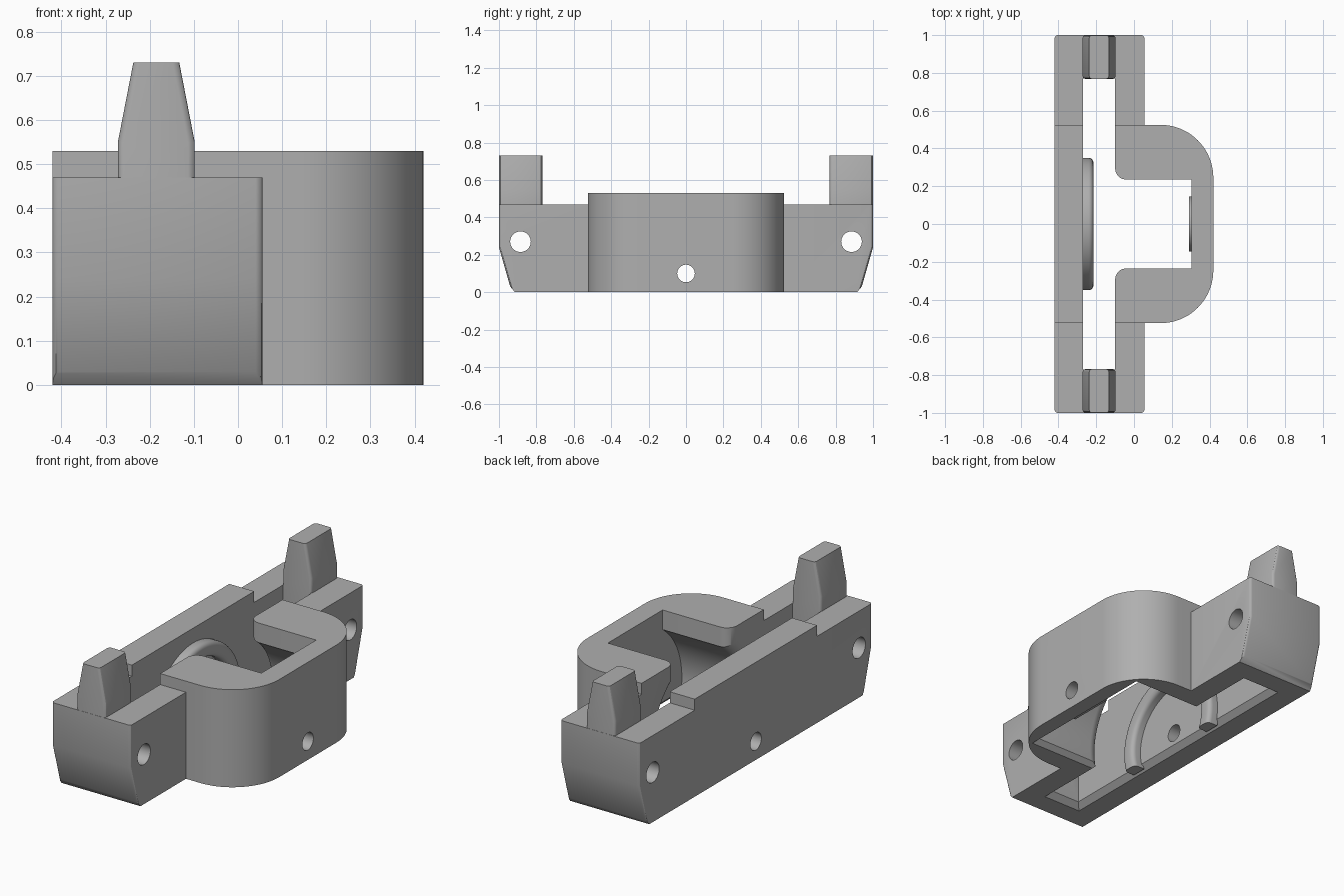
import bpy, bmesh
from math import sin, cos, pi, radians
from mathutils import Matrix, Vector

cube = bpy.data.objects.get("Cube")
if cube:
    bpy.data.objects.remove(cube, do_unlink=True)

grey = bpy.data.materials.new("plain_grey")
grey.use_nodes = True
GREY = (0.43, 0.43, 0.43, 1)
grey.diffuse_color = GREY
grey.node_tree.nodes["Principled BSDF"].inputs["Base Color"].default_value = GREY

SLOT_L, SLOT_R = -0.27, -0.10
MID = (SLOT_L + SLOT_R) / 2
AXLE_Z = 0.1


def finish(bm, name):
    bmesh.ops.recalc_face_normals(bm, faces=bm.faces[:])
    mesh = bpy.data.meshes.new(name)
    bm.to_mesh(mesh)
    bm.free()
    mesh.materials.append(grey)
    ob = bpy.data.objects.new(name, mesh)
    bpy.context.collection.objects.link(ob)
    return ob


def prism(name, pts, lo, hi, axis, bevel=None, width=0.015):
    """Extrude a 2D outline along x, y or z; bevel the edges picked by a rule."""
    place = {"x": lambda a, b, c: (c, a, b),
             "y": lambda a, b, c: (a, c, b),
             "z": lambda a, b, c: (a, b, c)}[axis]
    bm = bmesh.new()
    low = [bm.verts.new(place(a, b, lo)) for a, b in pts]
    high = [bm.verts.new(place(a, b, hi)) for a, b in pts]
    bm.faces.new(low)
    bm.faces.new(high)
    for i in range(len(pts)):
        j = (i + 1) % len(pts)
        bm.faces.new((low[i], low[j], high[j], high[i]))
    if bevel:
        edges = [e for e in bm.edges if bevel(e.verts[0].co, e.verts[1].co)]
        bmesh.ops.bevel(bm, geom=edges, offset=width, segments=3,
                        profile=0.5, affect="EDGES")
    return finish(bm, name)


def rect(a0, a1, b0, b1):
    return [(a0, b0), (a1, b0), (a1, b1), (a0, b1)]


def arc(cx, cy, r, start, end, n=8):
    angles = [radians(start + (end - start) * i / n) for i in range(n + 1)]
    return [(cx + r * cos(t), cy + r * sin(t)) for t in angles]


def lathe(name, profile, y=0, z=AXLE_Z, steps=96):
    """Revolve a closed (x, radius) outline about a line along x."""
    bm = bmesh.new()
    rings = []
    for i in range(steps):
        t = 2 * pi * i / steps
        rings.append([bm.verts.new((x, y + r * cos(t), z + r * sin(t)))
                      for x, r in profile])
    for i in range(steps):
        a, b = rings[i], rings[(i + 1) % steps]
        for k in range(len(profile)):
            m = (k + 1) % len(profile)
            bm.faces.new((a[k], a[m], b[m], b[k]))
    return finish(bm, name)


def rod(name, x0, x1, r, y=0, z=AXLE_Z):
    bm = bmesh.new()
    bmesh.ops.create_cone(bm, cap_ends=True, segments=48, radius1=r, radius2=r,
                          depth=x1 - x0,
                          matrix=Matrix.Translation(((x0 + x1) / 2, y, z))
                          @ Matrix.Rotation(pi / 2, 4, "Y"))
    return finish(bm, name)


def chamfer(name, x0, x1, y0, y1, size=0.03):
    """Flared rim that widens an opening towards the underside."""
    ob = prism(name, rect(x0, x1, y0, y1), -size / 3, size, "z")
    mid = Vector(((x0 + x1) / 2, (y0 + y1) / 2))
    for v in ob.data.vertices:
        if v.co.z < 0:
            for k in (0, 1):
                v.co[k] += size * (4 / 3) * (1 if v.co[k] > mid[k] else -1)
    return ob


def combine(target, other, operation):
    mod = target.modifiers.new(operation.title(), "BOOLEAN")
    mod.operation = operation
    mod.solver = "EXACT"
    mod.object = other
    bpy.context.view_layer.update()
    evaluated = target.evaluated_get(bpy.context.evaluated_depsgraph_get())
    mesh = bpy.data.meshes.new_from_object(evaluated)
    target.modifiers.clear()
    target.data = mesh
    bpy.data.objects.remove(other, do_unlink=True)


# Long rail block with tapered ends
half = [(0.915, 0), (0.94, 0.03), (1, 0.24), (1, 0.47)]
outline = half + [(-y, z) for y, z in reversed(half)]
body = prism("bracket_body", outline, -0.42, 0.055, "x",
             lambda a, b: min(abs(a.y), abs(b.y)) > 0.93 and abs(a.x - b.x) < 0.01
             and abs(a.y - b.y) < 0.1)

# Raised middle with rounded housing
housing = ([(-0.42, -0.525), (0.14, -0.525)] + arc(0.14, -0.245, 0.28, -90, 0, 20)
           + arc(0.14, 0.245, 0.28, 0, 90, 20) + [(-0.42, 0.525)])
combine(body, prism("housing", housing, 0, 0.53, "z"), "UNION")

# Slot between the rails and the housing opening with rounded lips
combine(body, prism("slot", rect(SLOT_L, SLOT_R, -0.77, 0.77), -0.1, 0.7, "z"),
        "DIFFERENCE")
lip = 0.06
side = [(-0.2, 0.295)] + arc(SLOT_R + lip, 0.235 + lip, lip, 180, 270) + [(0.305, 0.235)]
opening = side + [(x, -y) for x, y in reversed(side)]
combine(body, prism("opening", opening, -0.1, 0.7, "z"), "DIFFERENCE")

# Round wheel recess under the lips
WHEEL = 0.40
wheel = ([(-0.2, 0.001), (-0.2, WHEEL + lip)]
         + arc(SLOT_R + lip, WHEEL + lip, lip, 180, 270) + [(0.305, WHEEL), (0.305, 0.001)])
combine(body, lathe("wheel_recess", wheel), "DIFFERENCE")
combine(body, prism("lower_recess", rect(-0.15, 0.305, -0.388, 0.388), -0.1, 0.1, "z"),
        "DIFFERENCE")

# Chamfered rims on the underside
combine(body, chamfer("slot_rim", SLOT_L, SLOT_R, -0.77, 0.77), "DIFFERENCE")
combine(body, chamfer("recess_rim", -0.15, 0.305, -0.388, 0.388), "DIFFERENCE")

# Ring on the inside of the long wall, trimmed at the base
ring = ([(-0.28, 0.27)] + arc(-0.24, 0.295, 0.025, 0, -90, 5)[::-1]
        + arc(-0.24, 0.325, 0.025, 0, 90, 5) + [(-0.28, 0.35)])
ring_ob = lathe("wheel_ring", ring)
combine(ring_ob, prism("trim", rect(-1, 1, -1, 1), -1, 0.0, "z"), "DIFFERENCE")
combine(body, ring_ob, "UNION")

# Small washer pad on the housing wall
pad = rod("washer_pad", 0.29, 0.32, 0.145)
combine(pad, prism("trim", rect(-1, 1, -1, 1), -1, 0.03, "z"), "DIFFERENCE")
combine(body, pad, "UNION")

# Axle hole and end pin holes
for y, z, r in ((0, AXLE_Z, 0.047), (-0.885, 0.27, 0.055), (0.885, 0.27, 0.055)):
    combine(body, rod("hole", -0.6, 0.6, r, y, z), "DIFFERENCE")

# Tapered tabs standing on both ends
tab = [(MID - 0.087, 0.45), (MID + 0.087, 0.45), (MID + 0.087, 0.55),
       (MID + 0.052, 0.73), (MID - 0.052, 0.73), (MID - 0.087, 0.55)]
for s in (-1, 1):
    lo, hi = sorted((s * 0.768, s * 0.999))
    combine(body, prism("end_tab", tab, lo, hi, "y",
                        lambda a, b: abs(a.y - b.y) < 0.01 and abs(a.z - b.z) > 0.05),
            "UNION")

# Smooth curves, sharp corners
bpy.ops.object.select_all(action="DESELECT")
body.select_set(True)
bpy.context.view_layer.objects.active = body
bpy.ops.object.shade_smooth_by_angle(angle=radians(30))
